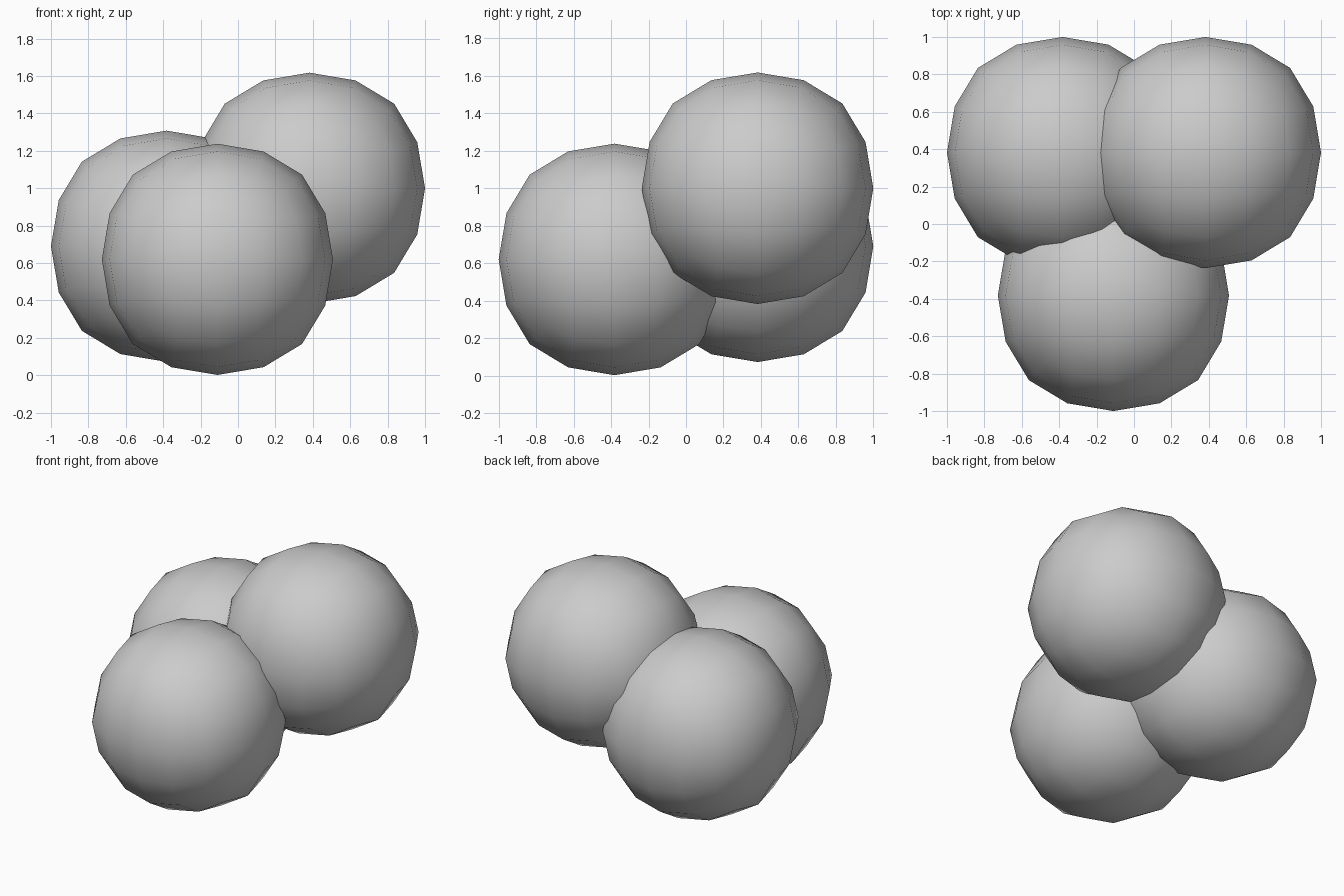
import bpy

if "Cube" in bpy.data.objects:
    bpy.data.objects.remove(bpy.data.objects["Cube"])

RADIUS = 0.618


def ball(name, location):
    # Subdivided cube: two smoothing levels give a 16-sided rounded ball
    bpy.ops.mesh.primitive_cube_add(size=2, location=location)
    ob = bpy.context.object
    ob.name = name
    mod = ob.modifiers.new("round", 'SUBSURF')
    mod.levels = mod.render_levels = 2
    mod.use_limit_surface = False
    bpy.ops.object.modifier_apply(modifier=mod.name)
    # Scale so the face centres lie exactly at the radius
    k = RADIUS / max(v.co.z for v in ob.data.vertices)
    for v in ob.data.vertices:
        v.co *= k
    bpy.ops.object.shade_smooth()
    return ob


# Three overlapping balls of equal size
ball("right_ball", (0.382, 0.382, 1.0))
ball("left_ball", (-0.382, 0.382, 0.69))
ball("front_ball", (-0.11, -0.382, 0.62))
